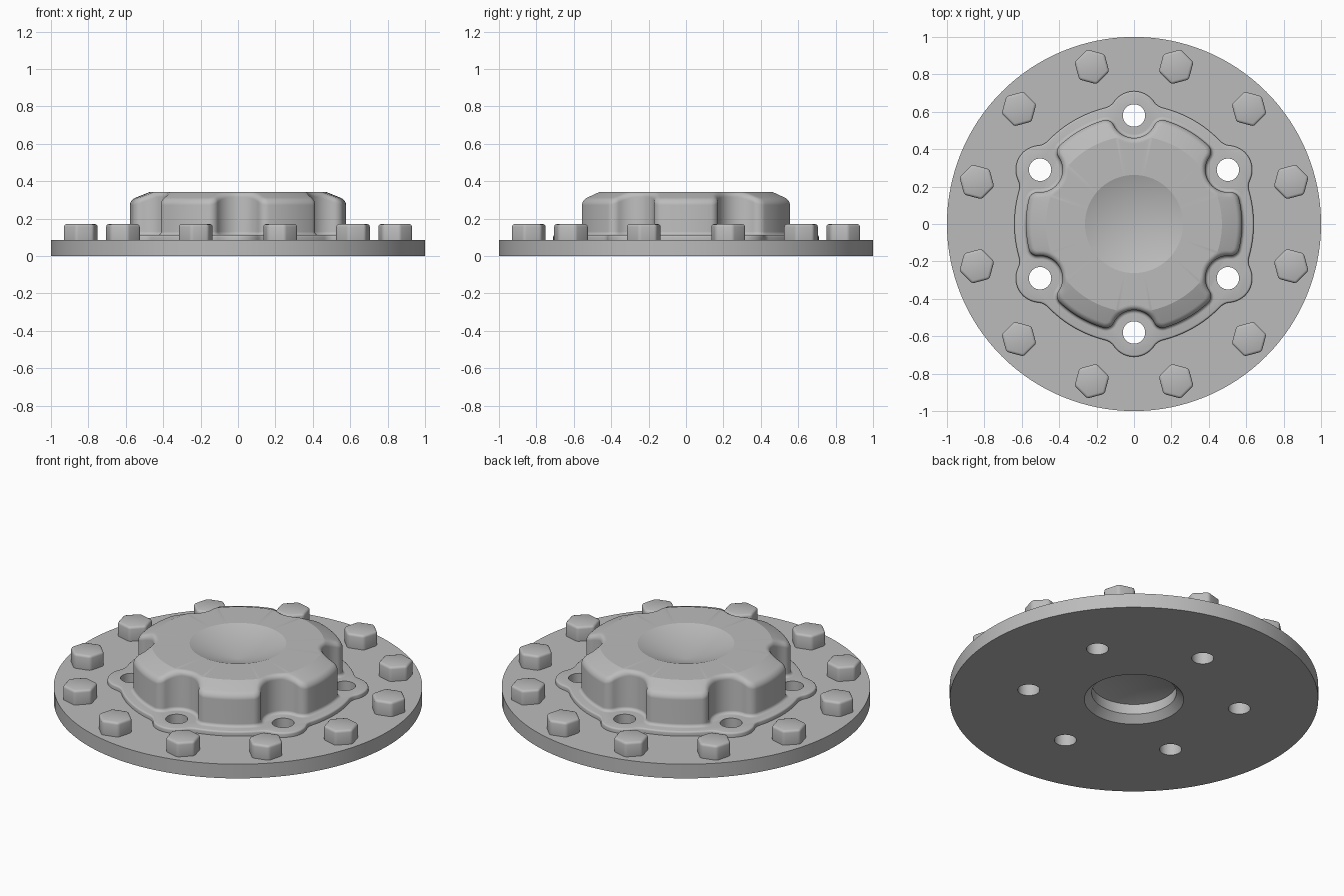
import bpy, bmesh, math
from math import pi, cos, sin, atan2, hypot, radians

cube = bpy.data.objects.get("Cube")
if cube:
    bpy.data.objects.remove(cube, do_unlink=True)

grey = bpy.data.materials.new("machined_grey")
grey.use_nodes = True
colour = (0.5, 0.5, 0.5, 1)
grey.diffuse_color = colour
grey.node_tree.nodes["Principled BSDF"].inputs["Base Color"].default_value = colour

HOLE_R, HOLE_AT = 0.06, 0.58
DISC_TOP, FLANGE_TOP, BOSS_TOP = 0.085, 0.112, 0.343


def loft(name, rings, cap_start=True, cap_end=True):
    """Skin a stack of equal point rings; a single-point ring is a pole."""
    bm = bmesh.new()
    rows = [[bm.verts.new(p) for p in ring] for ring in rings]
    for a, b in zip(rows, rows[1:]):
        n = max(len(a), len(b))
        for i in range(n):
            j = (i + 1) % n
            if len(a) == 1:
                bm.faces.new((a[0], b[j], b[i]))
            elif len(b) == 1:
                bm.faces.new((a[i], a[j], b[0]))
            else:
                bm.faces.new((a[i], a[j], b[j], b[i]))
    if cap_start and len(rows[0]) > 2:
        bm.faces.new(rows[0][::-1])
    if cap_end and len(rows[-1]) > 2:
        bm.faces.new(rows[-1])
    mesh = bpy.data.meshes.new(name)
    bm.to_mesh(mesh)
    bm.free()
    obj = bpy.data.objects.new(name, mesh)
    bpy.context.collection.objects.link(obj)
    mesh.materials.append(grey)
    return obj


def circle(r, z, n=128, x=0, y=0, turn=0):
    return [(x + r * cos(turn + 2 * pi * i / n), y + r * sin(turn + 2 * pi * i / n), z)
            for i in range(n)]


def arc(cx, cy, r, a, b, n):
    b = a + (b - a + pi) % (2 * pi) - pi  # shortest way round
    return [(cx + r * cos(a + (b - a) * i / n), cy + r * sin(a + (b - a) * i / n))
            for i in range(n)]


def outline(radius, lobe, fillet, outward):
    """Circle with six filleted lobes (outward) or scallops (inward)."""
    d = radius + (fillet if outward else -fillet)
    phi = math.acos((d * d + HOLE_AT ** 2 - (lobe + fillet) ** 2) / (2 * d * HOLE_AT))
    fx, fy = d * cos(phi), d * sin(phi)
    alpha = atan2(fy, fx - HOLE_AT)
    half = arc(HOLE_AT, 0, lobe, 0 if outward else pi, alpha, 10)
    half += arc(fx, fy, fillet, alpha + pi, phi + pi if outward else phi, 8)
    half += arc(0, 0, radius, phi, pi / 6, 6)
    polar = [(hypot(x, y), atan2(y, x)) for x, y in half]
    mirrored = [(r, pi / 3 - a) for r, a in polar[:0:-1]]
    sector = polar + [(radius, pi / 6)] + mirrored
    return [(r, a + pi / 6 + k * pi / 3) for k in range(6) for r, a in sector]


def place(polar, height):
    return [(r * cos(a), r * sin(a), height(r) if callable(height) else height)
            for r, a in polar]


def finish(obj, angle):
    bpy.ops.object.select_all(action='DESELECT')
    obj.select_set(True)
    bpy.context.view_layer.objects.active = obj
    for m in list(obj.modifiers):
        bpy.ops.object.modifier_apply(modifier=m.name)
    bpy.ops.object.shade_smooth_by_angle(angle=radians(angle))


# Cutters: six through holes and the chamfered centre bore
cutters = []
for k in range(6):
    a = pi / 6 + k * pi / 3
    x, y = HOLE_AT * cos(a), HOLE_AT * sin(a)
    cutters.append(loft("hole_cutter", [circle(HOLE_R, z, 32, x, y) for z in (-0.1, 0.2)]))
cutters.append(loft("bore_cutter", [circle(0.32, -0.05), circle(0.23, 0.04), circle(0.23, 0.2)]))


def drill(obj):
    for c in cutters:
        m = obj.modifiers.new("drill", 'BOOLEAN')
        m.operation, m.solver, m.object = 'DIFFERENCE', 'EXACT', c


# Base disc
disc = loft("base_disc", [circle(1, 0), circle(1, DISC_TOP)])
drill(disc)
finish(disc, 30)

# Thin lobed flange with a softened upper edge
EDGE = 0.01
rings = [place(outline(0.64, 0.13, 0.08, True), DISC_TOP - 0.003)]
for i in range(4):
    t = i / 3 * pi / 2
    inset = EDGE * (1 - cos(t))
    rings.append(place(outline(0.64 - inset, 0.13 - inset, 0.08 + inset, True),
                       FLANGE_TOP - EDGE * (1 - sin(t))))
flange = loft("lobed_flange", rings)
drill(flange)
finish(flange, 35)

for c in cutters:
    bpy.data.objects.remove(c, do_unlink=True)


# Scalloped boss: foot fillet, wall, rounded rim, sloped shoulder and conical dish
def boss_outline(inset):
    return outline(0.578 - inset, 0.12 + inset, 0.048 - inset, False)


def shoulder(r):
    return BOSS_TOP - max(0, r - 0.47) * 0.4


FOOT, ROUND, STEPS = 0.018, 0.028, 7
rings = []
for i in range(STEPS + 1):
    t = i / STEPS * pi / 2
    rings.append(place(boss_outline(-FOOT * (1 - sin(t))), FLANGE_TOP + FOOT * (1 - cos(t))))
for i in range(STEPS + 1):
    t = i / STEPS * pi / 2
    drop = ROUND * (1 - sin(t))
    rings.append(place(boss_outline(ROUND * (1 - cos(t))), lambda r: shoulder(r) - drop))
top = boss_outline(ROUND)
rings.append(place([(min(r - 0.004, 0.47), a) for r, a in top], BOSS_TOP))
rings.append(place([(0.262, a) for r, a in top], BOSS_TOP))
rings.append([(0, 0, 0.25)])
finish(loft("scalloped_boss", rings, cap_start=False), 17)

# Conical end of the centre bore
finish(loft("bore_end", [[(0, 0, 0.16)], circle(0.232, 0.1)], cap_end=False), 30)

# Ring of hex bolts
for k in range(12):
    a = radians(15 + 30 * k)
    x, y = 0.87 * cos(a), 0.87 * sin(a)
    bolt = loft("hex_bolt", [circle(0.096, z, 6, x, y, a) for z in (0.05, 0.17)])
    m = bolt.modifiers.new("soft_edges", 'BEVEL')
    m.width, m.segments = 0.014, 3
    finish(bolt, 32)
